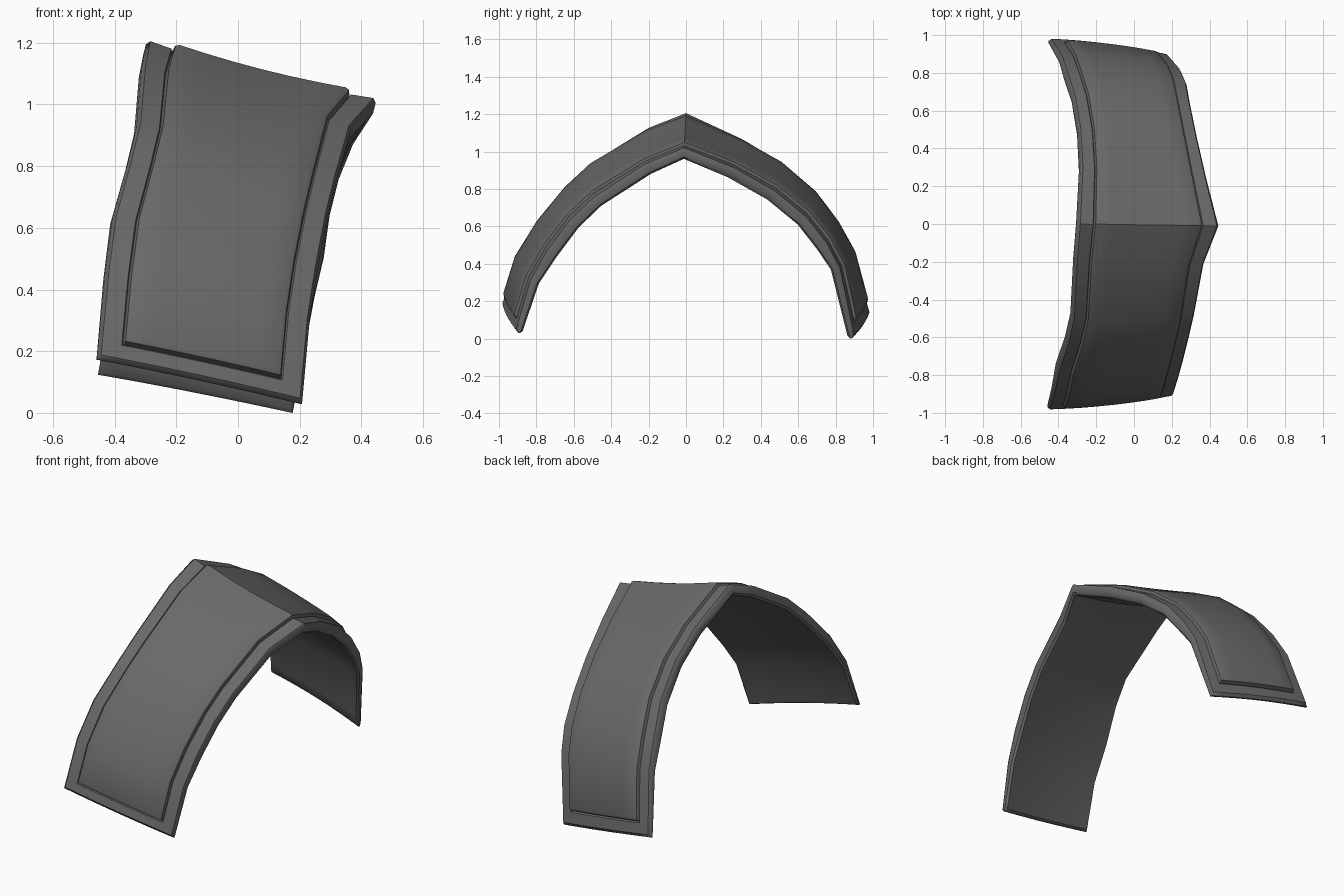
import bpy, bmesh, math
from mathutils import Vector

if "Cube" in bpy.data.objects:
    bpy.data.objects.remove(bpy.data.objects["Cube"])

# Matching stations along the two long edges of the arch, front end to back end
LEFT = [(-.455, -.985, .19), (-.43, -.9, .46), (-.405, -.78, .65), (-.355, -.63, .83),
        (-.325, -.5, .955), (-.31, -.2, 1.14), (-.295, 0, 1.22), (-.28, .3, 1.08),
        (-.29, .5, .96), (-.32, .68, .80), (-.36, .8, .64), (-.39, .89, .48), (-.45, .985, .14)]
RIGHT = [(.21, -.91, .045), (.235, -.83, .32), (.26, -.74, .48), (.29, -.62, .64),
         (.32, -.49, .765), (.37, -.22, .94), (.45, -.01, 1.03), (.385, .25, .925),
         (.335, .47, .80), (.30, .64, .66), (.28, .75, .52), (.25, .82, .39), (.18, .9, .015)]
LAST = len(LEFT) - 1
MID = LAST / 2

# Grid lines: closely spaced near the border to shape the rim, groove and raised panel
U = [0, .015, .108, .114, .122, .14, .25, .38, .5, .62, .75, .86, .878, .886, .892, .985, 1]
END = [0, .04, .2, .22, .24, .28]
T = END + list(range(1, LAST)) + [LAST - e for e in reversed(END)]
OUTER = [-.014, 0, 0, -.008, .014, .02]      # height by ring, counted in from the border
INNER = [.012, 0]


def along(points, t):
    i = min(int(t), LAST - 1)
    return Vector(points[i]).lerp(Vector(points[i + 1]), t - i)


def surface(u, t):
    return along(LEFT, t).lerp(along(RIGHT, t), u)


def normal(u, t):
    a, b = max(0, t - .4), min(LAST, t + .4)
    du = surface(1, t) - surface(0, t)
    return du.cross(surface(u, b) - surface(u, a)).normalized()


def ring(i, j):
    return min(i, len(U) - 1 - i, j, len(T) - 1 - j)


def layer(bm, outer):
    rows = []
    for j, t in enumerate(T):
        row = []
        for i, u in enumerate(U):
            # slightly hollow across the crown, slightly full toward the ends
            bulge = (.015 - .035 * max(0, 1 - abs(t - MID) / 2.5)) * 4 * u * (1 - u)
            k = ring(i, j)
            if outer:
                h = OUTER[min(k, 5)]
            else:
                thick = .036 + .026 * min(1, min(t, LAST - t) / 2)
                h = INNER[min(k, 1)] - thick
            row.append(bm.verts.new(surface(u, t) + normal(u, t) * (h + bulge)))
        rows.append(row)
    for a, b in zip(rows, rows[1:]):
        for i in range(len(U) - 1):
            bm.faces.new((a[i], a[i + 1], b[i + 1], b[i]))
    return rows


def border(rows):
    return (rows[0] + [r[-1] for r in rows[1:-1]] + rows[-1][::-1]
            + [r[0] for r in rows[-2:0:-1]])


# Arched plate: outer skin with raised panel, plain inner skin, joined by the rim wall
bm = bmesh.new()
top = border(layer(bm, True))
low = border(layer(bm, False))
for i in range(len(top)):
    n = (i + 1) % len(top)
    bm.faces.new((top[i], low[i], low[n], top[n]))
bmesh.ops.recalc_face_normals(bm, faces=bm.faces)
floor = min(v.co.z for v in bm.verts)
bmesh.ops.translate(bm, verts=bm.verts, vec=(0, 0, -floor))

mesh = bpy.data.meshes.new("arched_plate")
bm.to_mesh(mesh)
bm.free()
plate = bpy.data.objects.new("arched_plate", mesh)
bpy.context.collection.objects.link(plate)

grey = bpy.data.materials.new("dark_grey")
grey.diffuse_color = (.14, .14, .14, 1)
grey.use_nodes = True
grey.node_tree.nodes["Principled BSDF"].inputs["Base Color"].default_value = grey.diffuse_color
mesh.materials.append(grey)

bpy.context.view_layer.objects.active = plate
plate.select_set(True)
bpy.ops.object.shade_smooth_by_angle(angle=math.radians(40))
